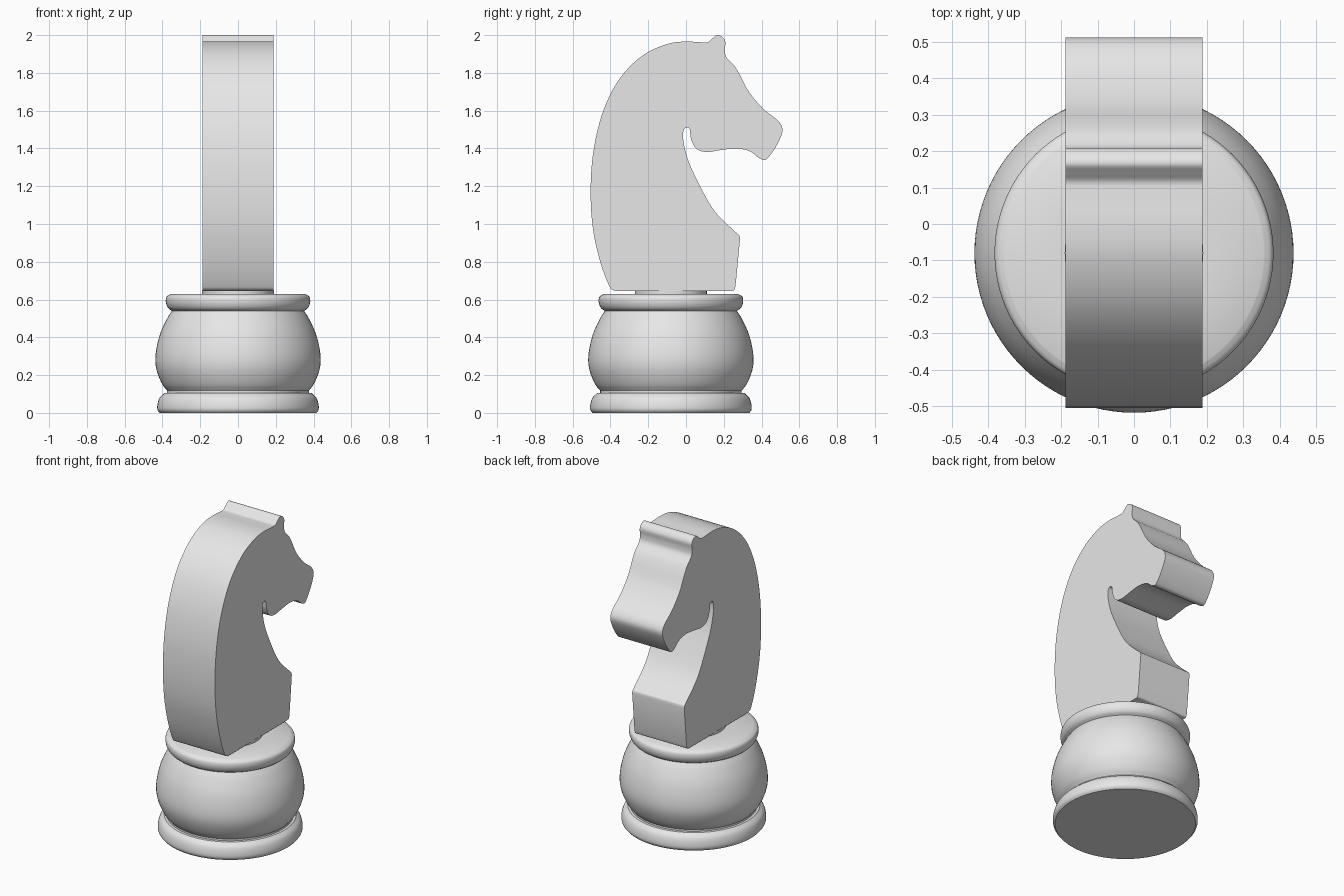
import bpy
import bmesh
from math import pi, radians
from mathutils import Vector, Matrix

# Remove the default object
default_cube = bpy.data.objects.get("Cube")
if default_cube:
    bpy.data.objects.remove(default_cube, do_unlink=True)

HALF_THICKNESS = 0.1875
BASE_Y = -0.08

# One plain grey for the whole piece
grey = bpy.data.materials.new("plain_grey")
grey.use_nodes = True
grey_value = (0.8, 0.8, 0.8, 1)
grey.diffuse_color = grey_value
grey.node_tree.nodes["Principled BSDF"].inputs["Base Color"].default_value = grey_value


def smooth_path(points, steps):
    """Centripetal spline through the points; two points stay a straight line."""
    pts = [Vector(p) for p in points]
    if len(pts) == 2:
        return pts
    padded = [2 * pts[0] - pts[1]] + pts + [2 * pts[-1] - pts[-2]]
    path = []
    for a, b, c, d in zip(padded, padded[1:], padded[2:], padded[3:]):
        knot_b = (b - a).length ** 0.5
        knot_c = knot_b + (c - b).length ** 0.5
        knot_d = knot_c + (d - c).length ** 0.5

        def blend(p, q, start, end, t):
            return p + (q - p) * ((t - start) / (end - start))

        for step in range(steps):
            t = knot_b + (knot_c - knot_b) * step / steps
            ab = blend(a, b, 0, knot_b, t)
            bc = blend(b, c, knot_b, knot_c, t)
            cd = blend(c, d, knot_c, knot_d, t)
            abc = blend(ab, bc, 0, knot_c, t)
            bcd = blend(bc, cd, knot_b, knot_d, t)
            path.append(blend(abc, bcd, knot_b, knot_c, t))
    path.append(pts[-1])
    return path


def join_sections(sections, steps):
    """Chain smoothed sections, leaving a corner wherever two of them meet."""
    outline = []
    for section in sections:
        for point in smooth_path(section, steps):
            if not outline or (point - outline[-1]).length > 1e-4:
                outline.append(point)
    return outline


def finish(name, bm, angle):
    """Turn the bmesh into a named, coloured object with sharp edges kept."""
    bmesh.ops.recalc_face_normals(bm, faces=bm.faces)
    mesh = bpy.data.meshes.new(name)
    bm.to_mesh(mesh)
    bm.free()
    mesh.materials.append(grey)
    obj = bpy.data.objects.new(name, mesh)
    bpy.context.collection.objects.link(obj)
    bpy.ops.object.select_all(action="DESELECT")
    obj.select_set(True)
    bpy.context.view_layer.objects.active = obj
    bpy.ops.object.shade_smooth_by_angle(angle=radians(angle))
    return obj


def lathe(name, sections, segments=96):
    """Spin a (radius, height) profile around the upright axis."""
    bm = bmesh.new()
    verts = [bm.verts.new((p.x, 0, p.y)) for p in join_sections(sections, 5)]
    edges = [bm.edges.new(pair) for pair in zip(verts, verts[1:])]
    bmesh.ops.spin(bm, geom=verts + edges, axis=(0, 0, 1), cent=(0, 0, 0),
                   angle=2 * pi, steps=segments)
    bmesh.ops.remove_doubles(bm, verts=bm.verts, dist=1e-4)
    bmesh.ops.transform(bm, matrix=Matrix.Translation((0, BASE_Y, 0)), verts=bm.verts)
    return finish(name, bm, 35)


def slab(name, sections):
    """Extrude a closed (y, z) outline across the width."""
    bm = bmesh.new()
    outline = join_sections(sections, 5)
    if (outline[0] - outline[-1]).length < 1e-4:
        outline.pop()
    side = bm.faces.new([bm.verts.new((-HALF_THICKNESS, p.x, p.y)) for p in outline])
    extruded = bmesh.ops.extrude_face_region(bm, geom=[side], use_keep_orig=True)
    moved = [v for v in extruded["geom"] if isinstance(v, bmesh.types.BMVert)]
    bmesh.ops.translate(bm, verts=moved, vec=(2 * HALF_THICKNESS, 0, 0))
    return finish(name, bm, 40)


# Turned base: foot, groove, round belly, collar and small peg
foot = [(0.415, 0), (0.426, 0.015), (0.427, 0.04), (0.415, 0.08), (0.39, 0.105)]
belly = [(0.375, 0.118), (0.40, 0.15), (0.432, 0.23), (0.437, 0.3),
         (0.415, 0.41), (0.375, 0.5), (0.35, 0.54)]
collar = [(0.35, 0.54), (0.37, 0.555), (0.382, 0.585), (0.378, 0.615), (0.355, 0.63)]
lathe("turned_base", [
    [(0, 0), foot[0]],
    foot,
    [foot[-1], (0.375, 0.106)],
    [(0.375, 0.106), belly[0]],
    belly,
    collar,
    [collar[-1], (0.19, 0.63)],
    [(0.19, 0.63), (0.19, 0.647)],
    [(0.19, 0.647), (0, 0.647)],
])

# Horse outline, running from the underside up the chest and over the head
underside = [(-0.37, 0.645), (0.24, 0.645)]
front_corner = [(0.24, 0.645), (0.255, 0.65), (0.262, 0.67)]
chest = [(0.262, 0.67), (0.286, 0.92)]
throat = [(0.286, 0.92), (0.283, 0.937), (0.27, 0.95), (0.153, 1.066), (0.07, 1.21),
          (0.005, 1.357), (-0.016, 1.474), (-0.006, 1.507), (0.016, 1.507)]
jaw = [throat[-1], (0.026, 1.453), (0.053, 1.4), (0.106, 1.381), (0.175, 1.39),
       (0.27, 1.4), (0.34, 1.384), (0.39, 1.347)]
muzzle = [jaw[-1], (0.418, 1.339), (0.444, 1.362), (0.495, 1.445), (0.511, 1.5),
          (0.492, 1.542)]
forehead = [(0.413, 1.606), (0.333, 1.7), (0.28, 1.8), (0.254, 1.84), (0.212, 1.886)]
ear = [(0.206, 1.923), (0.208, 1.966), (0.19, 1.992), (0.164, 2), (0.14, 1.982),
       (0.116, 1.963)]
mane = [(0.085, 1.962), (-0.005, 1.966), (-0.095, 1.954), (-0.222, 1.897),
        (-0.344, 1.78), (-0.434, 1.61), (-0.487, 1.405), (-0.505, 1.183),
        (-0.492, 0.97), (-0.45, 0.786), (-0.41, 0.68), (-0.395, 0.655), (-0.37, 0.645)]
head_and_back = throat + jaw[1:] + muzzle[1:] + forehead + ear + mane
slab("horse_head", [underside, front_corner, chest, head_and_back])
